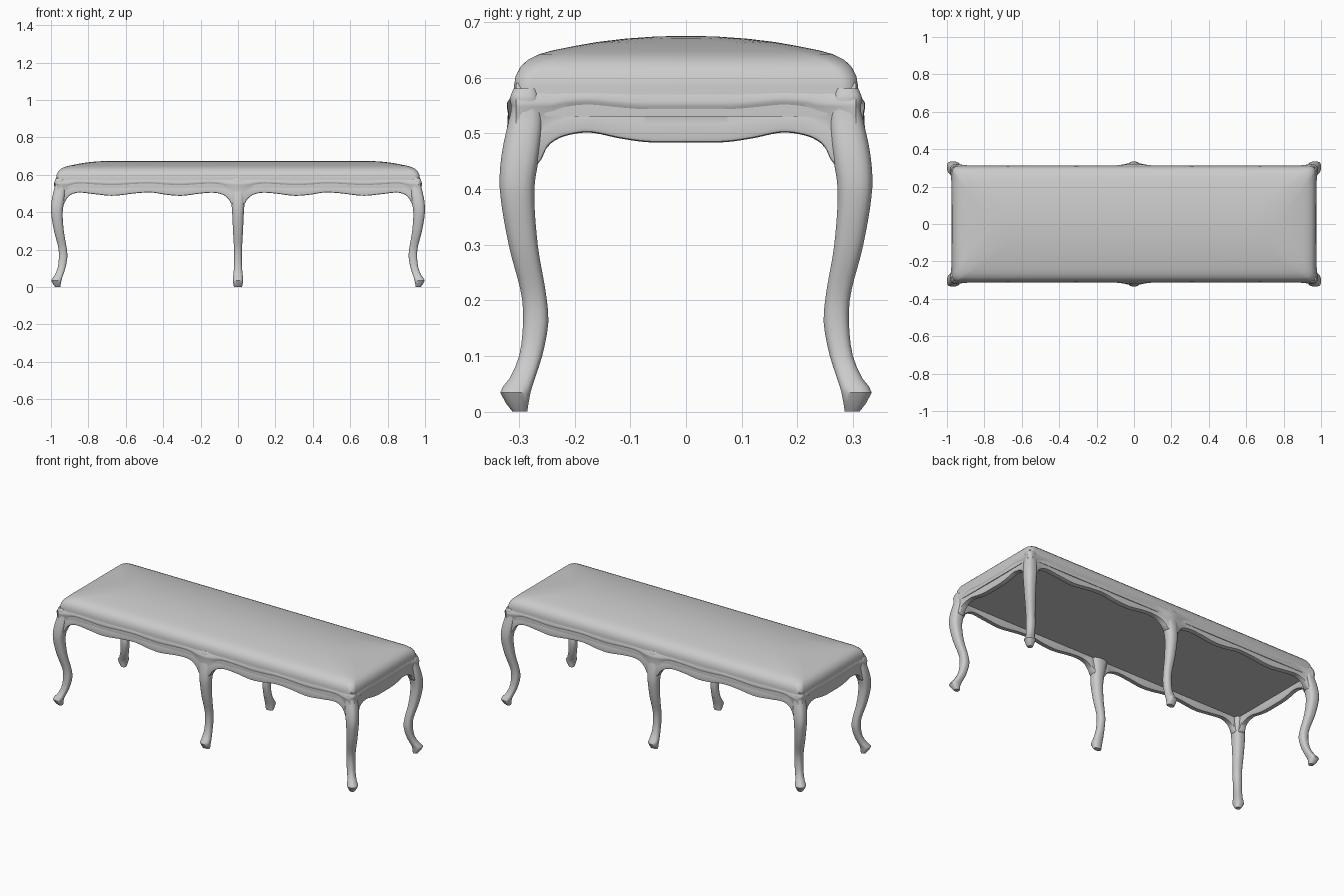
import bpy, bmesh, math

if "Cube" in bpy.data.objects:
    bpy.data.objects.remove(bpy.data.objects["Cube"])


def curve(pts, t):
    """Smooth monotone-friendly interpolation of a table sorted by its first column."""
    n = len(pts)
    if t <= pts[0][0]:
        return pts[0][1:]
    if t >= pts[-1][0]:
        return pts[-1][1:]
    k = max(i for i in range(n - 1) if pts[i][0] <= t)
    a, b = pts[k], pts[k + 1]
    h = b[0] - a[0]
    s = (t - a[0]) / h
    out = []
    for c in range(1, len(a)):
        def slope(i):
            lo, hi = max(i - 1, 0), min(i + 1, n - 1)
            return (pts[hi][c] - pts[lo][c]) / (pts[hi][0] - pts[lo][0])
        out.append((2*s**3 - 3*s**2 + 1) * a[c] + (s**3 - 2*s**2 + s) * h * slope(k)
                   + (3*s**2 - 2*s**3) * b[c] + (s**3 - s**2) * h * slope(k + 1))
    return out


def loft(name, rings, closed=True, mirror=(), angle=40):
    """Skin rows of points; closed rows are capped at both ends."""
    bm = bmesh.new()
    rows = [[bm.verts.new(p) for p in r] for r in rings]
    n = len(rows[0])
    for a, b in zip(rows, rows[1:]):
        for i in range(n if closed else n - 1):
            j = (i + 1) % n
            bm.faces.new((a[i], a[j], b[j], b[i]))
    if closed:
        bm.faces.new(rows[0][::-1])
        bm.faces.new(rows[-1])
    bmesh.ops.recalc_face_normals(bm, faces=bm.faces)
    me = bpy.data.meshes.new(name)
    bm.to_mesh(me)
    bm.free()
    ob = bpy.data.objects.new(name, me)
    bpy.context.collection.objects.link(ob)
    if mirror:
        m = ob.modifiers.new("Mirror", 'MIRROR')
        m.use_axis = ['X' in mirror, 'Y' in mirror, False]
        m.use_clip = False
        m.merge_threshold = 0.0005
    bpy.ops.object.select_all(action='DESELECT')
    ob.select_set(True)
    bpy.context.view_layer.objects.active = ob
    bpy.ops.object.shade_smooth_by_angle(angle=math.radians(angle))
    return ob


def superellipse(cx, cy, rx, ry, z, e=2.8, n=16):
    pts = []
    for i in range(n):
        a = 2 * math.pi * (i + 0.5) / n
        c, s = math.cos(a), math.sin(a)
        pts.append((cx + rx * math.copysign(abs(c)**(2/e), c),
                    cy + ry * math.copysign(abs(s)**(2/e), s), z))
    return pts


def rounded_rect(hx, hy, r, z, seg=8):
    pts = []
    for k, (sx, sy) in enumerate(((1, 1), (-1, 1), (-1, -1), (1, -1))):
        for i in range(seg + 1):
            a = math.pi / 2 * (k + i / seg)
            pts.append((sx * (hx - r) + r * math.cos(a), sy * (hy - r) + r * math.sin(a), z))
    return pts


# Domed cushion: inset from the edge against height
dome = [(0, .53), (0, .585), (.003, .603), (.012, .62), (.025, .632), (.045, .642), (.07, .649),
        (.11, .657), (.15, .664), (.2, .67), (.25, .6735), (.295, .675)]
loft("seat_cushion", [rounded_rect(.972 - d, .309 - d, min(.03 + .4 * d, .305 - d), z)
                      for d, z in dome])

# Cabriole legs: height, outer y, inner y, half width of the middle leg
leg = [(0, .312, .285, .022), (.034, .334, .279, .028), (.06, .317, .271, .026),
       (.1, .300, .258, .022), (.16, .293, .247, .021), (.21, .296, .251, .022),
       (.3, .319, .266, .027), (.4, .335, .272, .032), (.46, .332, .263, .037),
       (.51, .322, .257, .045), (.545, .314, .257, .05), (.562, .317, .262, .05),
       (.58, .310, .265, .04)]
heights = [0, .015, .034, .045] + [.06 + .02 * i for i in range(25)] + [.55, .562, .57, .58]
corner, middle = [], []
for z in sorted(set(heights)):
    o, i, w = curve(leg, z)
    c, h = (o + i) / 2, (o - i) / 2
    corner.append(superellipse(c + .665, c, h, h, z))
    middle.append(superellipse(0, c, w, h, z, 2.4))
loft("corner_legs", corner, mirror='XY')
loft("middle_legs", middle, mirror='Y')


def apron(name, lower, end, face, bulge_at, to_xyz, steps, mirror):
    """Scalloped moulded rail that swells outwards over each leg."""
    rows = []
    for k in range(steps + 1):
        u = end * k / steps
        zb = curve(lower, u)[0]
        near = max(math.exp(-((u - b) / .065)**2) for b in bulge_at)
        zm = .552 + (zb - .485) * .5 if zb > .485 else .552
        low = face + .016 * near
        profile = [(face - .012, .59), (face - .002, .576), (face + .004 + .008 * near, zm + .004),
                   (face + .003 + .01 * near, zm - .004), (low - .005, zm - .016),
                   (low - .003, (zm + zb) / 2), (low + .002, zb + .008), (low, zb + .002),
                   (low - .006, zb), (face - .026, zb), (face - .03, zb + .006), (face - .03, .55)]
        rows.append([to_xyz(u, v, z) for v, z in profile])
    loft(name, rows, closed=False, mirror=mirror)


# Front and back rails, scalloped between middle and corner legs
long_edge = [(0, .44), (.035, .445), (.05, .47), (.08, .493), (.13, .504), (.2, .500), (.3, .488),
             (.38, .493), (.46, .505), (.54, .502), (.67, .488), (.77, .497), (.85, .505),
             (.89, .495), (.915, .475), (.93, .445), (.97, .44)]
apron("long_aprons", long_edge, .965, .309, (0, .985), lambda u, v, z: (u, v, z), 80, 'XY')

# End rails
short_edge = [(0, .483), (.07, .484), (.12, .491), (.17, .501), (.2, .499), (.23, .490),
              (.25, .474), (.265, .445), (.31, .44)]
apron("end_aprons", short_edge, .305, .972, (.325,), lambda u, v, z: (v, u, z), 40, 'XY')
